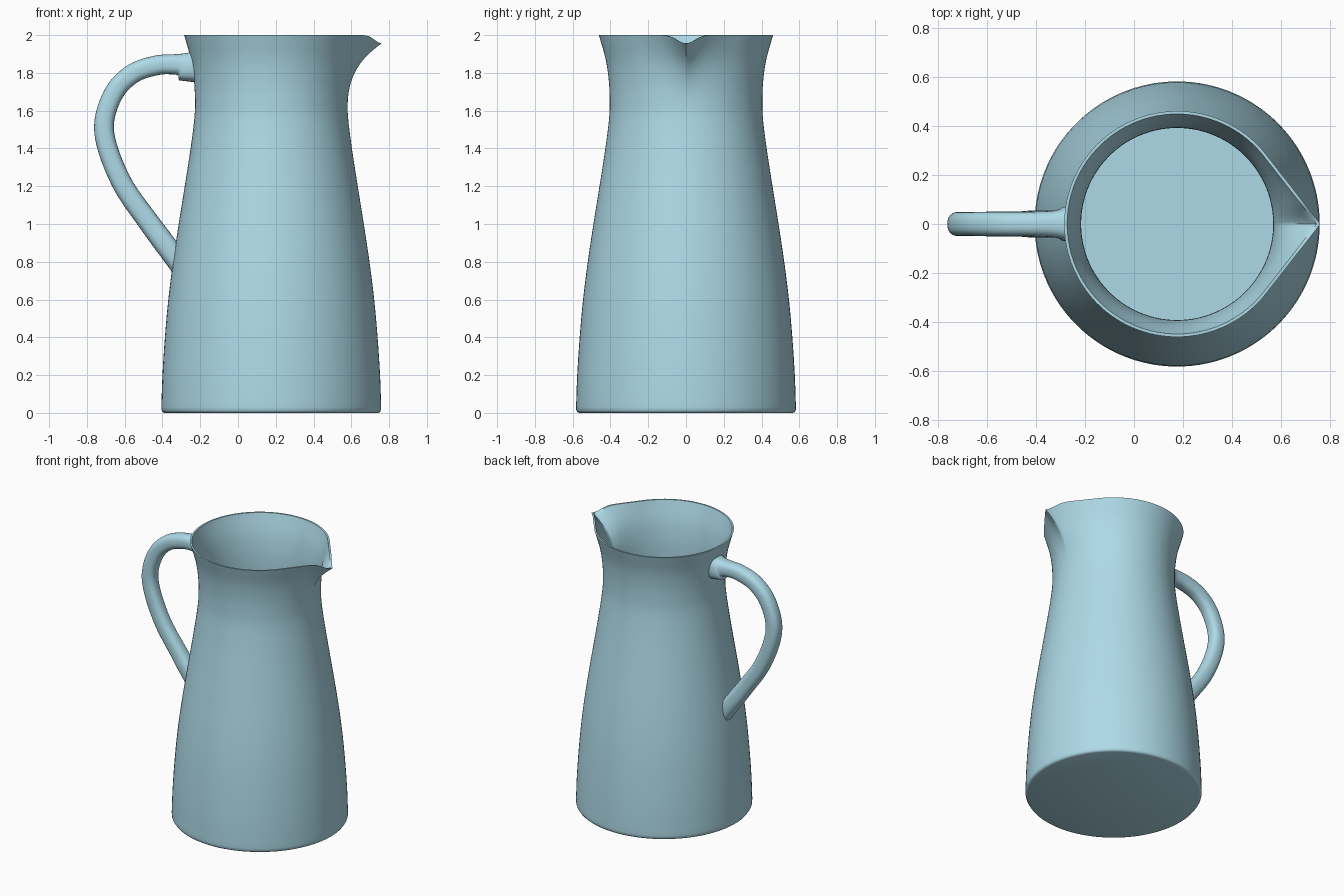
import bpy, math
from mathutils import Vector

if "Cube" in bpy.data.objects:
    bpy.data.objects.remove(bpy.data.objects["Cube"])

CX, SEGS, WALL = 0.176, 144, 0.012

mat = bpy.data.materials.new("pale_blue")
mat.diffuse_color = (0.42, 0.70, 0.80, 1)
mat.use_nodes = True
mat.node_tree.nodes["Principled BSDF"].inputs["Base Color"].default_value = mat.diffuse_color


def smooth_path(points, steps):
    """Catmull-Rom through tuples of any length."""
    pts = [Vector(p) for p in points]
    pts = [2 * pts[0] - pts[1]] + pts + [2 * pts[-1] - pts[-2]]
    out = []
    for i in range(1, len(pts) - 2):
        a, b, c, d = pts[i - 1:i + 3]
        for s in range(steps):
            t = s / steps
            out.append(0.5 * (2 * b + (c - a) * t + (2 * a - 5 * b + 4 * c - d) * t**2
                              + (3 * b - a - 3 * c + d) * t**3))
    return out + [pts[-2]]


def make_object(name, rings, cap_ends):
    """Bridge equal-sized rings into a smooth-shaded object."""
    n = len(rings[0])
    verts = [v for ring in rings for v in ring]
    faces = [(k * n + i, k * n + (i + 1) % n, (k + 1) * n + (i + 1) % n, (k + 1) * n + i)
             for k in range(len(rings) - 1) for i in range(n)]
    if cap_ends:
        faces += [tuple(reversed(range(n))), tuple(range(len(verts) - n, len(verts)))]
    mesh = bpy.data.meshes.new(name)
    mesh.from_pydata(verts, [], faces)
    obj = bpy.data.objects.new(name, mesh)
    bpy.context.collection.objects.link(obj)
    mesh.materials.append(mat)
    bpy.context.view_layer.objects.active = obj
    obj.select_set(True)
    bpy.ops.object.shade_smooth_by_angle(angle=math.radians(40))
    obj.select_set(False)
    return obj


# Body profile (radius, height)
profile = smooth_path([(0.582, 0.03), (0.576, 0.2), (0.563, 0.4), (0.545, 0.6), (0.52, 0.8),
                       (0.49, 1.0), (0.458, 1.2), (0.427, 1.4), (0.408, 1.55), (0.404, 1.64),
                       (0.408, 1.75), (0.425, 1.87), (0.461, 2.0)], 5)


def body_radius(z):
    for a, b in zip(profile, profile[1:]):
        if z <= b[1]:
            return a[0] + (b[0] - a[0]) * (z - a[1]) / (b[1] - a[1])
    return profile[-1][0]


def body_ring(r, z):
    """Circle pulled out to tangent lines that meet at the spout tip."""
    half = math.radians(38)
    pull = max(0, (z - 1.6) / 0.4) ** 2.2
    ring = []
    for i in range(SEGS):
        u = 2 * math.pi * i / SEGS - math.pi
        ang = u - 0.6 * math.sin(u)          # denser near the spout
        off = max(0, half - abs(ang))
        rr = r * (1 + pull * (1 / math.cos(off) - 1))
        dip = 0.043 * pull * math.exp(-(ang / 0.12) ** 2)
        ring.append((CX + rr * math.cos(ang), rr * math.sin(ang), z - dip))
    return ring


# Body: underside, outer wall, rim, inner wall, floor
outer = [body_ring(0.565, 0), body_ring(0.575, 0.004), body_ring(0.581, 0.014)]
outer += [body_ring(r, z) for r, z in profile]
inner = [body_ring(r - WALL, z) for r, z in reversed(profile)]
make_object("jug_body", outer + inner + [body_ring(0.56, 0.02)], True)

# Handle: path x, z, in-plane half thickness, half width
path = smooth_path([(-0.28, 1.835, 0.085, 0.072), (-0.305, 1.843, 0.06, 0.06),
                    (-0.345, 1.845, 0.053, 0.053), (-0.43, 1.84, 0.052, 0.05),
                    (-0.55, 1.80, 0.052, 0.05), (-0.65, 1.705, 0.052, 0.05),
                    (-0.707, 1.55, 0.052, 0.05), (-0.69, 1.40, 0.053, 0.05),
                    (-0.605, 1.20, 0.054, 0.05), (-0.48, 1.02, 0.056, 0.051),
                    (-0.41, 0.925, 0.058, 0.056)], 6)
rings = []
for k, p in enumerate(path):
    d = path[min(k + 1, len(path) - 1)] - path[max(k - 1, 0)]
    tan = Vector((d[0], 0, d[1])).normalized()
    if k == 0:
        tan = Vector((-1, 0, 0))
    nor = Vector((-tan.z, 0, tan.x))
    ring = []
    for i in range(28):
        a = 2 * math.pi * i / 28
        c, s = math.cos(a), math.sin(a)
        sq = lambda v: math.copysign(abs(v) ** 0.8, v)   # slightly squared section
        v = Vector((p[0], 0, p[1])) + nor * p[2] * sq(c) + Vector((0, p[3] * sq(s), 0))
        # End rings slide along the handle until they sit in the body wall
        if k in (0, len(path) - 1):
            step = tan * (-0.002 if k == 0 else 0.002)
            for _ in range(200):
                if math.hypot(v.x - CX, v.y) <= body_radius(v.z) - 0.003:
                    break
                v += step
        ring.append(v)
    rings.append(ring)
handle = make_object("handle", rings, False)

# Consistent outward normals on the handle
import bmesh
bm = bmesh.new()
bm.from_mesh(handle.data)
bmesh.ops.recalc_face_normals(bm, faces=bm.faces)
bm.to_mesh(handle.data)
bm.free()
